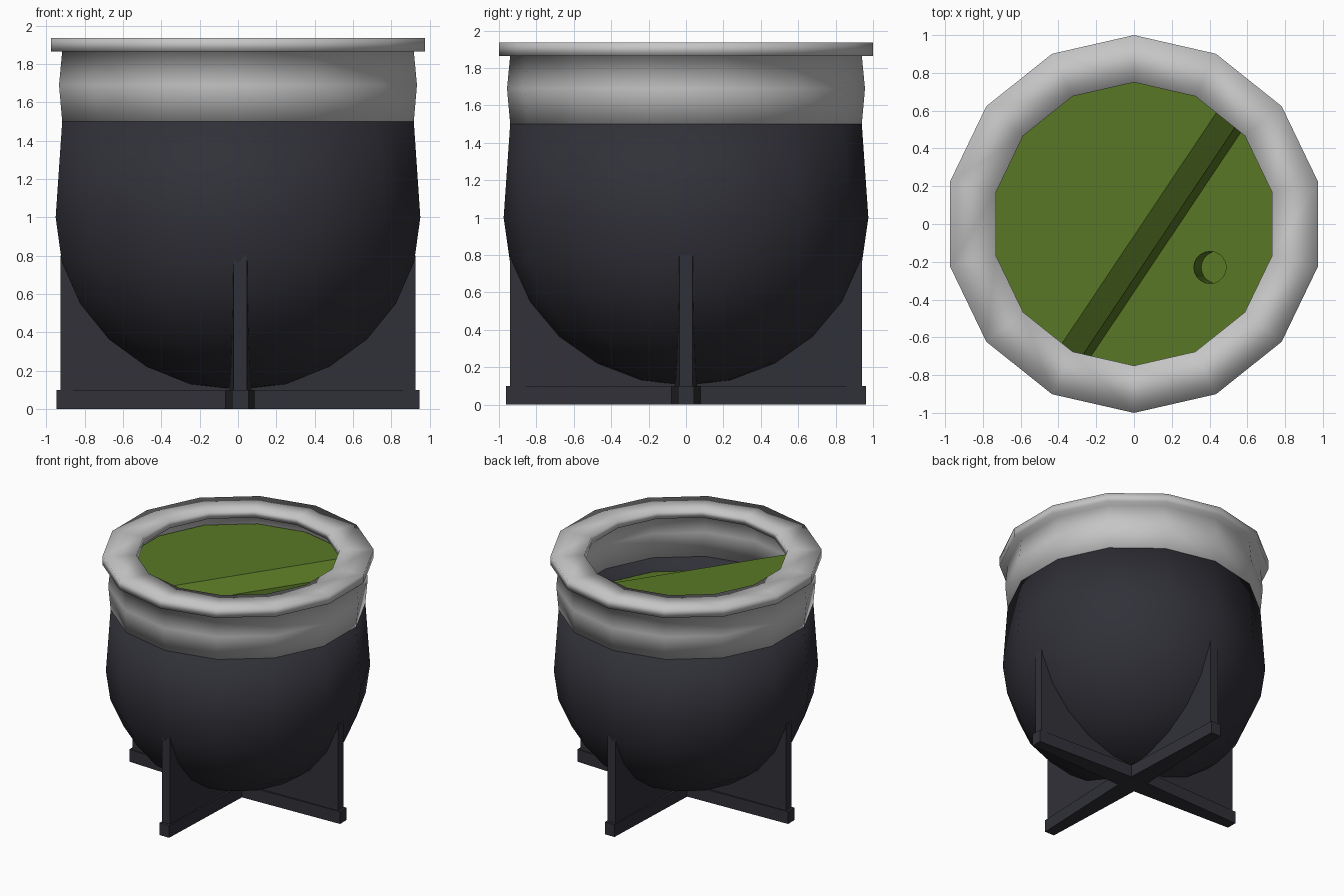
import bpy, bmesh, math
from mathutils import Vector, Matrix

if "Cube" in bpy.data.objects:
    bpy.data.objects.remove(bpy.data.objects["Cube"])

SIDES = 14


def material(name, rgb):
    m = bpy.data.materials.new(name)
    m.diffuse_color = (*rgb, 1)
    m.use_nodes = True
    m.node_tree.nodes["Principled BSDF"].inputs["Base Color"].default_value = m.diffuse_color
    return m


SILVER = material("silver grey", (0.56, 0.56, 0.56))
DARK = material("dark charcoal", (0.030, 0.030, 0.040))
GREEN = material("leaf green", (0.098, 0.185, 0.018))


def finish(bm, name, mat):
    bmesh.ops.recalc_face_normals(bm, faces=bm.faces[:])
    me = bpy.data.meshes.new(name)
    bm.to_mesh(me)
    bm.free()
    me.materials.append(mat)
    ob = bpy.data.objects.new(name, me)
    bpy.context.collection.objects.link(ob)
    return ob


def lathe(name, profile, mat, closed=False):
    """Spin (radius, z) points into a 14-sided form with a corner on the y axis."""
    bm = bmesh.new()
    rings = []
    for r, z in profile:
        if r == 0:
            rings.append([bm.verts.new((0, 0, z))] * SIDES)
        else:
            rings.append([bm.verts.new((r * math.sin(2 * math.pi * i / SIDES),
                                        r * math.cos(2 * math.pi * i / SIDES), z))
                          for i in range(SIDES)])
    pairs = list(zip(rings, rings[1:]))
    if closed:
        pairs.append((rings[-1], rings[0]))
    for a, b in pairs:
        for i in range(SIDES):
            j = (i + 1) % SIDES
            bm.faces.new(list(dict.fromkeys((a[i], a[j], b[j], b[i]))))
    return finish(bm, name, mat)


def smooth(ob):
    for p in ob.data.polygons:
        p.use_smooth = True


def cut(ob, cutter):
    mod = ob.modifiers.new("cut", 'BOOLEAN')
    mod.operation = 'DIFFERENCE'
    mod.solver = 'EXACT'
    mod.object = cutter
    bpy.context.view_layer.objects.active = ob
    bpy.ops.object.modifier_apply(modifier=mod.name)
    bpy.data.objects.remove(cutter)


# Round cup body: half ellipsoid below, slight taper above, with inner wall
bowl = [(0.0, 0.1)] + [(0.975 * math.sin(math.radians(a)),
                        1 - 0.9 * math.cos(math.radians(a)))
                       for a in range(15, 91, 15)]
body = lathe("cup_body", bowl + [(0.94, 1.5), (0.88, 1.5), (0.88, 1.0)], DARK)
smooth(body)

# Metal collar with overhanging flat rim
collar = lathe("collar_rim", [
    (0.94, 1.5), (0.957, 1.69), (0.94, 1.865), (1.0, 1.865), (1.0, 1.935),
    (0.75, 1.935), (0.75, 1.875), (0.87, 1.865), (0.89, 1.69), (0.88, 1.5)],
    SILVER, closed=True)
smooth(collar)

# Leaf filling: a high shelf, a sloped shoulder, a steep drop and a low shelf
leaves = lathe("leaf_filling", [(0, 1.0), (0.87, 1.0), (0.87, 1.77), (0, 1.77)], GREEN)
across = Vector((0.83, -0.555, 0)).normalized()
along = Vector((-across.y, across.x, 0))
bm = bmesh.new()
section = [(0.035, 1.77), (0.16, 1.68), (0.20, 1.39), (1.5, 1.39), (1.5, 2.2), (0.035, 2.2)]
ends = [[bm.verts.new(across * p + along * s + Vector((0, 0, z))) for p, z in section]
        for s in (-1.5, 1.5)]
for e in ends:
    bm.faces.new(e)
for i in range(len(section)):
    j = (i + 1) % len(section)
    bm.faces.new((ends[0][i], ends[0][j], ends[1][j], ends[1][i]))
cut(leaves, finish(bm, "slope_cutter", GREEN))

# Leaning straw hole
bm = bmesh.new()
bmesh.ops.create_cone(bm, cap_ends=True, segments=20, radius1=0.085, radius2=0.085, depth=0.5,
                      matrix=Matrix.Translation((0.405, -0.23, 1.37))
                      @ Matrix.Rotation(math.radians(-8), 4, 'Y'))
cut(leaves, finish(bm, "hole_cutter", GREEN))


# Cross stand: four tapered fins, each on a foot bar
def plate(name, outline, w_in, w_out, reach, turn, shift):
    bm = bmesh.new()
    sides = []
    for s in (-1, 1):
        sides.append([bm.verts.new((x, s * (w_in + (w_out - w_in) * x / reach), z))
                      for x, z in outline])
        bm.faces.new(sides[-1])
    n = len(outline)
    for i in range(n):
        j = (i + 1) % n
        bm.faces.new((sides[0][i], sides[0][j], sides[1][j], sides[1][i]))
    bm.transform(Matrix.Translation((shift, 0, 0))
                 @ Matrix.Rotation(math.radians(turn), 4, 'Z'))
    return finish(bm, name, DARK)


for label, turn in (("right", 0), ("back", 90), ("left", 180), ("front", 270)):
    on_y = turn % 180 == 90
    reach = 0.94 if on_y else 0.925
    shift = 0.012 if on_y else 0
    arc = [(0.95 * reach / 0.94 * math.sin(math.radians(a)),
            1.02 - 0.9 * math.cos(math.radians(a))) for a in range(70, 0, -10)]
    fin = [(0, 0.09), (reach, 0.09), (reach, 0.8), (reach - 0.03, 0.8)] + arc + [(0, 0.12)]
    plate(label + "_fin", fin, 0.06, 0.036, reach, turn, shift)
    tip = reach + 0.022
    plate(label + "_foot", [(0, 0), (tip, 0), (tip, 0.1), (0, 0.1)], 0.08, 0.042, tip, turn, shift)
